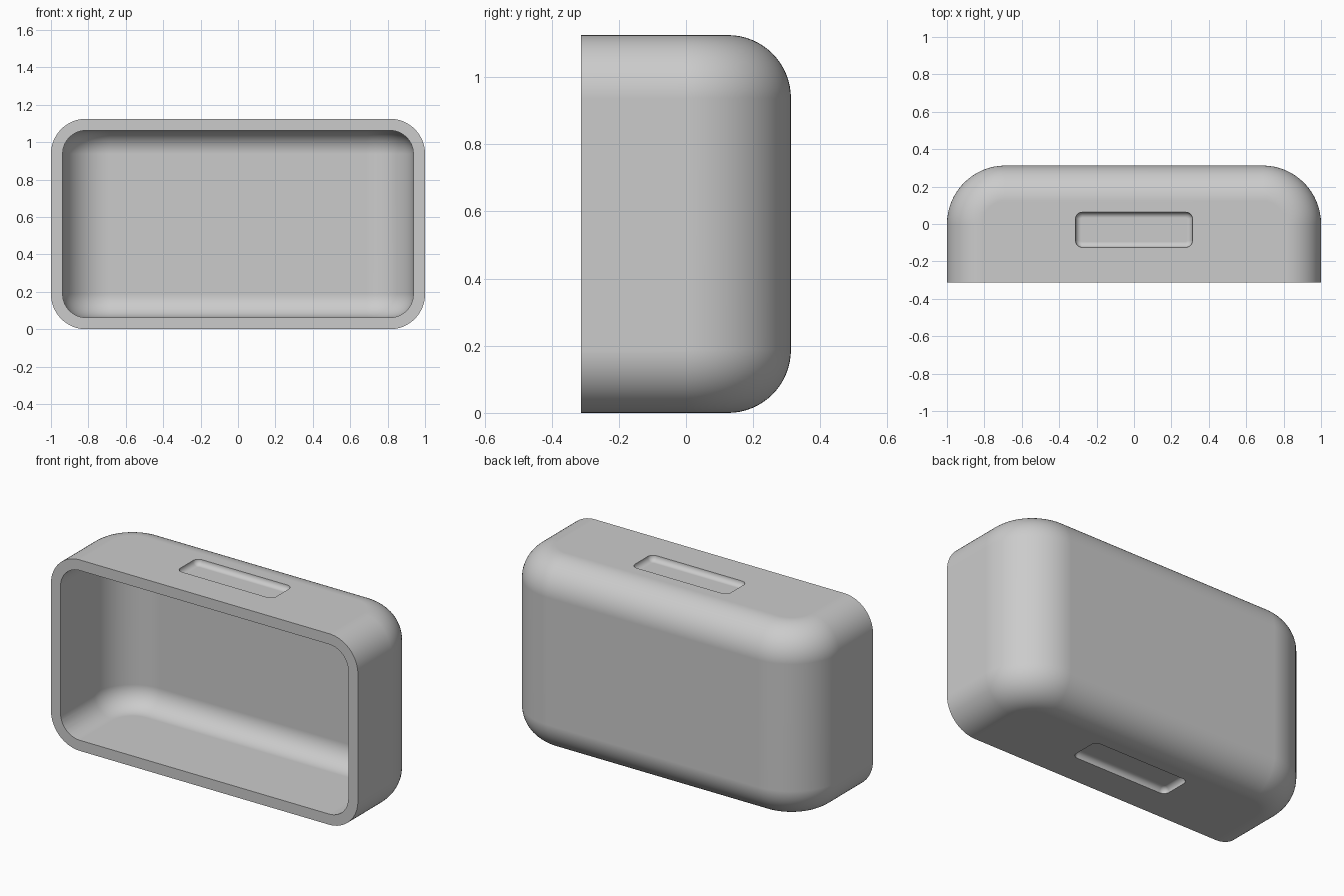
import bpy
import bmesh
from math import sin, cos, pi

cube = bpy.data.objects.get("Cube")
if cube:
    bpy.data.objects.remove(cube, do_unlink=True)

HEIGHT = 1.125
HALF_DEPTH = 0.3125
WALL = 0.0625
STEPS = 16

grey = bpy.data.materials.new("light grey")
grey.use_nodes = True
colour = (0.6, 0.6, 0.6, 1)
grey.diffuse_color = colour
grey.node_tree.nodes["Principled BSDF"].inputs["Base Color"].default_value = colour


def arc(cx, cy, radius, start, steps=STEPS):
    """Quarter arc, counter-clockwise from the start angle."""
    angles = [start + pi / 2 * i / steps for i in range(steps + 1)]
    return [(cx + radius * cos(a), cy + radius * sin(a)) for a in angles]


def tray_ring(half_width, back, front, radius):
    """Plan outline with rounded back corners and a straight front."""
    def ring(inset):
        corner = arc(half_width - radius, back - radius, radius - inset, 0)
        right = [(half_width - inset, front)] + corner
        return right + [(-x, y) for x, y in reversed(right)]
    return ring


def pocket_ring(hx, hy, cy, radius):
    """Plan outline of a rounded rectangle."""
    def ring(inset):
        points = []
        for k, (sx, sy) in enumerate([(1, 1), (-1, 1), (-1, -1), (1, -1)]):
            points += arc(sx * (hx - radius), cy + sy * (hy - radius),
                          radius - inset, k * pi / 2, 8)
        return points
    return ring


def fillet(z, radius, steps=STEPS):
    """Levels (inset, z) of a rounded lower edge."""
    return [(radius * (1 - sin(t)), z + radius * (1 - cos(t)))
            for t in [pi / 2 * i / steps for i in range(steps + 1)]]


def stack(name, ring, levels):
    """Closed solid made of outlines stacked in height."""
    bm = bmesh.new()
    rows = [[bm.verts.new((x, y, z)) for x, y in ring(inset)] for inset, z in levels]
    for low, high in zip(rows, rows[1:]):
        for i in range(len(low)):
            j = (i + 1) % len(low)
            bm.faces.new((low[i], low[j], high[j], high[i]))
    bm.faces.new(rows[0][::-1])
    bm.faces.new(rows[-1])
    bmesh.ops.recalc_face_normals(bm, faces=bm.faces)
    mesh = bpy.data.meshes.new(name)
    bm.to_mesh(mesh)
    bm.free()
    mesh.materials.append(grey)
    obj = bpy.data.objects.new(name, mesh)
    bpy.context.collection.objects.link(obj)
    return obj


def mirrored(levels):
    """Levels flipped about the middle of the height."""
    return [(inset, HEIGHT - z) for inset, z in reversed(levels)]


# Outer body, rounded on every edge except the open front
lower = fillet(0, 0.1875)
shell = stack("housing_shell", tray_ring(1, HALF_DEPTH, -HALF_DEPTH, HALF_DEPTH),
              lower + mirrored(lower))

# Hollow interior, parallel to the outside
lower = fillet(WALL, 0.125)
cavity = stack("cavity_cutter",
               tray_ring(1 - WALL, HALF_DEPTH - WALL, -0.5, HALF_DEPTH - WALL),
               lower + mirrored(lower))

# Shallow pockets in the top and the underside
outline = pocket_ring(0.3125, 0.094, -0.031, 0.035)
upper = fillet(HEIGHT - 0.031, 0.03, 8) + [(0, HEIGHT + 0.1)]
top_pocket = stack("top_pocket_cutter", outline, upper)
bottom_pocket = stack("bottom_pocket_cutter", outline, mirrored(upper))

# Cut the shell and drop the cutters
bpy.ops.object.select_all(action="DESELECT")
shell.select_set(True)
bpy.context.view_layer.objects.active = shell
for cutter in (cavity, top_pocket, bottom_pocket):
    cutter.hide_render = True
    cut = shell.modifiers.new(cutter.name, "BOOLEAN")
    cut.operation = "DIFFERENCE"
    cut.solver = "EXACT"
    cut.object = cutter
    bpy.ops.object.modifier_apply(modifier=cut.name)
    bpy.data.objects.remove(cutter, do_unlink=True)

# Smooth fillets with crisp rims and clean flats
bpy.ops.object.shade_smooth_by_angle(angle=pi / 6)
weighted = shell.modifiers.new("flat_normals", "WEIGHTED_NORMAL")
weighted.keep_sharp = True
